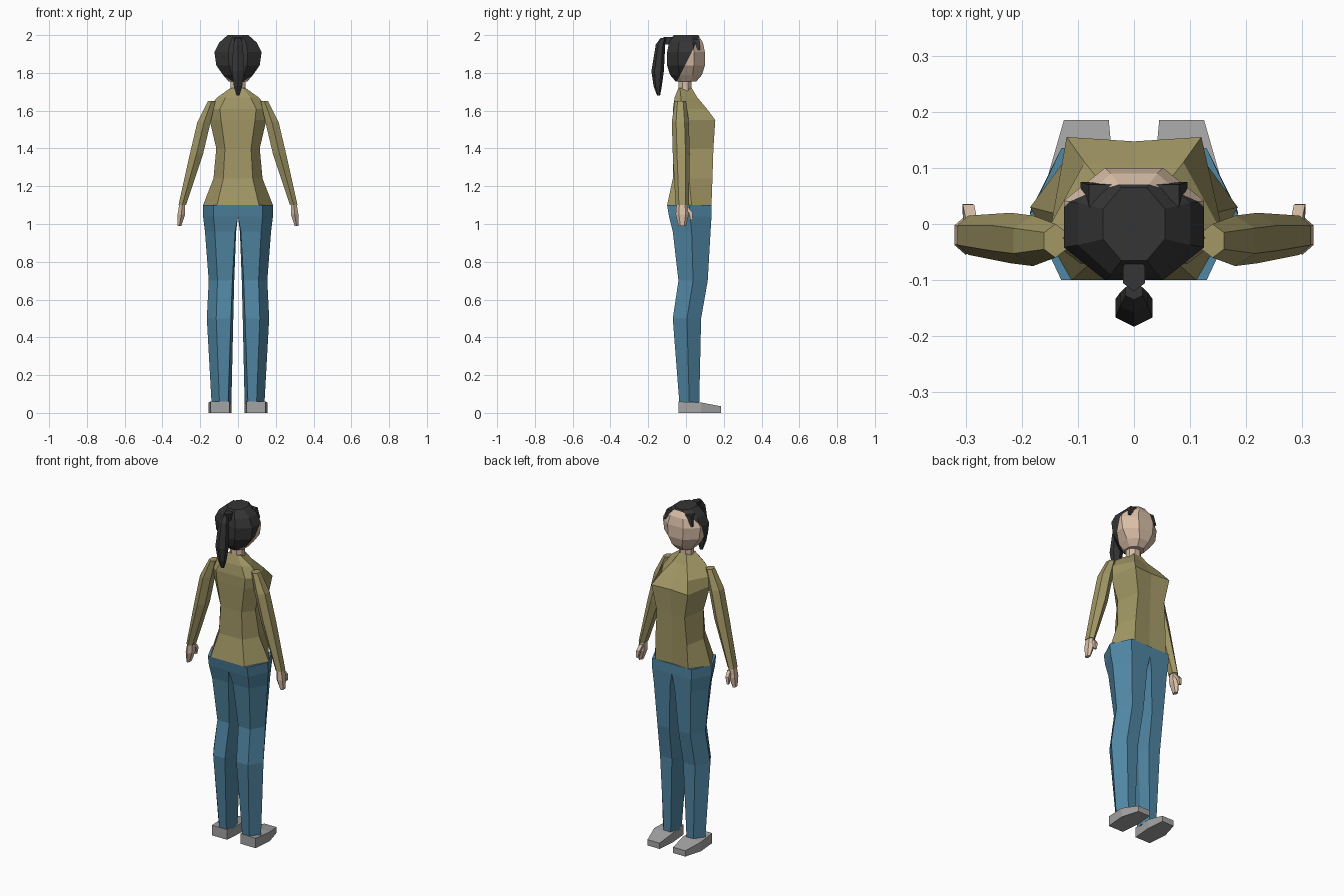
import bpy, bmesh, math
from mathutils import Vector

default_cube = bpy.data.objects.get("Cube")
if default_cube:
    bpy.data.objects.remove(default_cube, do_unlink=True)


def material(name, red, green, blue):
    mat = bpy.data.materials.new(name)
    mat.use_nodes = True
    colour = (red, green, blue, 1)
    mat.diffuse_color = colour
    mat.node_tree.nodes["Principled BSDF"].inputs["Base Color"].default_value = colour
    return mat


skin = material("skin", .7, .52, .39)
hair = material("dark hair", .035, .035, .035)
olive = material("olive cloth", .36, .31, .13)
denim = material("blue denim", .08, .24, .37)
grey = material("grey leather", .37, .37, .37)


def loft(name, rings, mat, mirror=False):
    """Skin a list of equal point rings and cap both ends."""
    bm = bmesh.new()
    loops = [[bm.verts.new(point) for point in ring] for ring in rings]
    for lower, upper in zip(loops, loops[1:]):
        for i in range(len(lower)):
            bm.faces.new((lower[i - 1], lower[i], upper[i], upper[i - 1]))
    bm.faces.new(loops[0])
    bm.faces.new(loops[-1])
    bmesh.ops.recalc_face_normals(bm, faces=bm.faces)
    mesh = bpy.data.meshes.new(name)
    bm.to_mesh(mesh)
    bm.free()
    mesh.materials.append(mat)
    obj = bpy.data.objects.new(name, mesh)
    bpy.context.scene.collection.objects.link(obj)
    if mirror:
        obj.modifiers.new("mirror", "MIRROR")
    return obj


def tube(name, mat, rows, sides=6, mirror=False):
    """Loft level polygons; each row is a centre x, y, z and the half sizes."""
    angles = [math.tau * (i + .5) / sides for i in range(sides)]
    wide = max(math.cos(a) for a in angles)
    deep = max(math.sin(a) for a in angles)
    rings = [[(x + rx * math.cos(a) / wide, y + ry * math.sin(a) / deep, z)
              for a in angles] for x, y, z, rx, ry in rows]
    return loft(name, rings, mat, mirror)


def torso_ring(z, side, back, front):
    """Eight-sided section, flat in front and behind, with a ridge at each side."""
    corner = .8 * min(front, side)
    half = [(.6 * side, -back), (side, (1.4 - z) * .1), (corner, front)]
    other = [(-x, y) for x, y in reversed(half)]
    outline = [(0, -back)] + half + [(0, front * .95)] + other
    return [(x, y, z) for x, y in outline]


def leg_ring(z, inner, outer, back, front):
    """Six-sided section with a ridge along the inside and the outside."""
    middle = (front - back) / 2
    near, far = inner * 1.5, outer * .7
    outline = [(inner, middle), (near, -back), (far, -back),
               (outer, middle), (far, front), (near, front)]
    return [(x, y, z) for x, y in outline]


def shoe_ring(y, inner, outer, height):
    return [(inner, y, 0), (outer, y, 0), (outer, y, height), (inner, y, height)]


# Shirt body from the neckline over the bust and waist to the hem
neckline = torso_ring(1.72, .04, .04, .03)
collar = torso_ring(1.67, .11, .06, .06)
shoulders = torso_ring(1.61, .16, .07, .11)
bust = torso_ring(1.55, .15, .07, .155)
waist = torso_ring(1.4, .115, .065, .145)
belly = torso_ring(1.24, .13, .07, .14)
hem = torso_ring(1.1, .185, .1, .135)
loft("shirt_body", [neckline, collar, shoulders, bust, waist, belly, hem], olive)

# Sleeves, hands and thumbs
tube("sleeves", olive, [
    (.14, -.03, 1.65, .02, .03),
    (.18, -.03, 1.54, .035, .045),
    (.22, -.025, 1.37, .035, .045),
    (.295, -.02, 1.1, .02, .035)], mirror=True)
tube("hands", skin, [
    (.295, -.02, 1.11, .015, .03),
    (.3, -.02, 1.05, .02, .035),
    (.31, -.02, .99, .01, .02)], mirror=True)
tube("thumbs", skin, [
    (.29, 0, 1.09, .01, .01),
    (.295, .025, 1.06, .01, .01),
    (.3, .03, 1.02, .006, .006)], sides=4, mirror=True)

# Trousers from the waistband to the cuffs
waistband = leg_ring(1.1, 0, .185, .1, .135)
crotch = leg_ring(1.04, 0, .185, .09, .135)
thigh = leg_ring(.96, .01, .175, .07, .13)
knee = leg_ring(.7, .02, .155, .04, .115)
calf = leg_ring(.5, .025, .165, .07, .08)
cuff = leg_ring(.05, .035, .14, .035, .07)
loft("trousers", [waistband, crotch, thigh, knee, calf, cuff], denim, mirror=True)

# Shoes from heel to toe
heel = shoe_ring(-.04, .045, .145, .06)
ball = shoe_ring(.08, .035, .155, .055)
toe = shoe_ring(.185, .045, .125, .035)
loft("shoes", [heel, ball, toe], grey, mirror=True)

# Neck and head
tube("neck", skin, [(0, -.005, z, .04, .035) for z in (1.7, 1.78)], sides=8)
head_profile = [(1.755, .05, .055), (1.79, .08, .085), (1.84, .115, .1),
                (1.91, .125, .1), (1.96, .1, .09), (2, .055, .065)]
head = tube("head", skin, [(0, 0, z, rx, ry) for z, rx, ry in head_profile], sides=8)

# Hairline: a slanted cut through the head, with hair on everything behind it
head.data.materials.append(hair)
point = Vector((0, .01, 1.87))
normal = Vector((0, 2, -1)).normalized()
bm = bmesh.new()
bm.from_mesh(head.data)
bmesh.ops.bisect_plane(bm, geom=bm.verts[:] + bm.edges[:] + bm.faces[:],
                       plane_co=point, plane_no=normal)
for face in bm.faces:
    face.material_index = int((face.calc_center_median() - point).dot(normal) < 0)
bm.to_mesh(head.data)
bm.free()

# Fringe locks, hair tie and ponytail
tube("fringe_locks", hair, [
    (.06, .05, 1.98, .02, .02),
    (.09, .07, 1.92, .005, .005)], sides=4, mirror=True)
tube("hair_tie", hair, [(0, -.09, z, .02, .03) for z in (1.99, 1.95)])
ponytail_profile = [(1.985, -.12, .015), (1.95, -.135, .025),
                    (1.81, -.15, .033), (1.73, -.15, .022), (1.68, -.145, .008)]
tube("ponytail", hair, [(0, y, z, r, r) for z, y, r in ponytail_profile])
